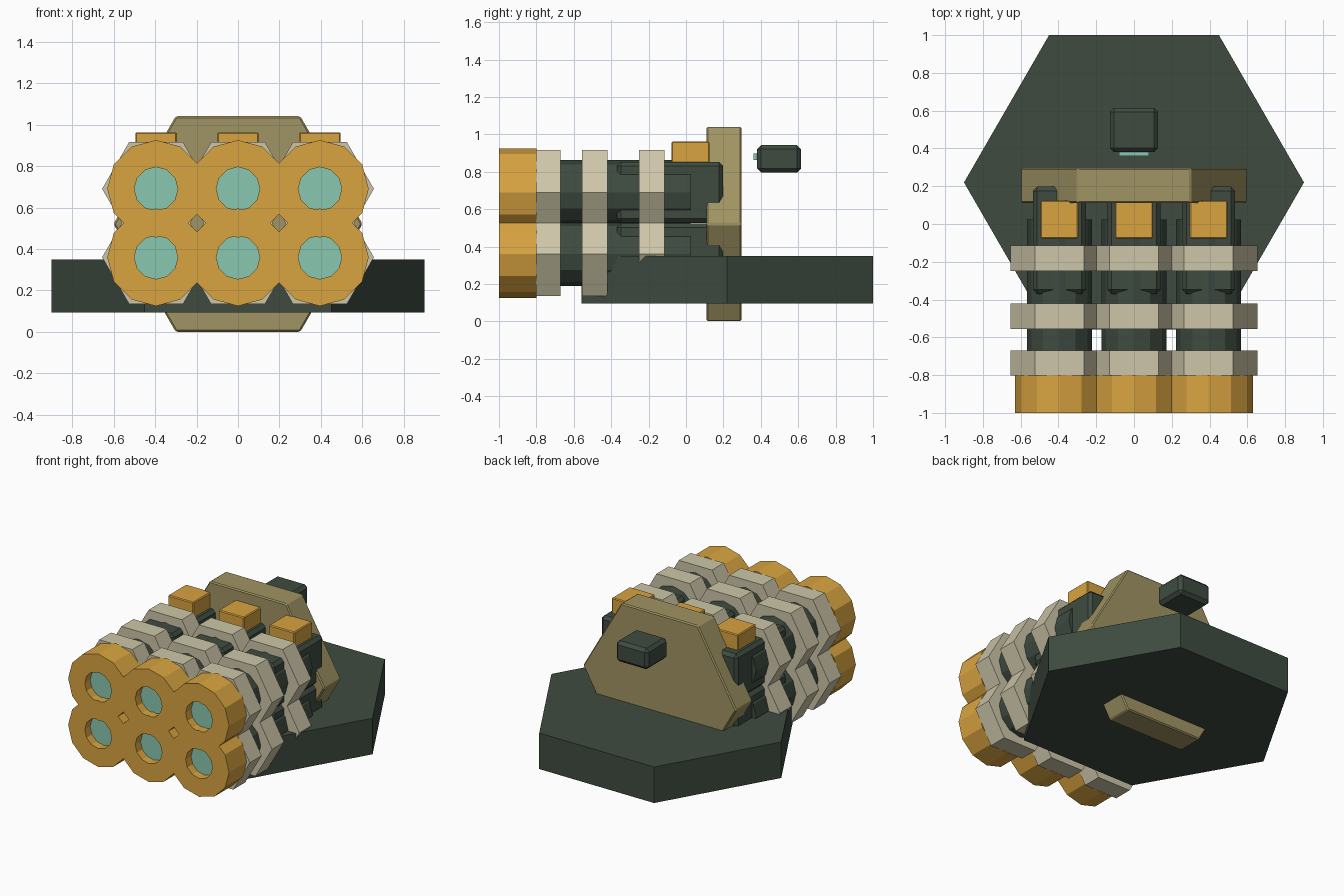
import bpy, bmesh, math
from mathutils import Vector

if "Cube" in bpy.data.objects:
    bpy.data.objects.remove(bpy.data.objects["Cube"])


def material(name, r, g, b):
    m = bpy.data.materials.new(name)
    lin = [((c / 255 + 0.055) / 1.055) ** 2.4 for c in (r, g, b)]
    m.diffuse_color = (*lin, 1)
    m.use_nodes = True
    m.node_tree.nodes["Principled BSDF"].inputs["Base Color"].default_value = m.diffuse_color
    return m


DARK = material("dark green", 62, 75, 64)
ORANGE = material("orange", 217, 164, 64)
BEIGE = material("beige", 205, 198, 168)
TAN = material("tan", 160, 148, 99)
TEAL = material("teal glass", 138, 199, 177)


def finish(bm, name, mats, loc, bevel=0):
    bmesh.ops.recalc_face_normals(bm, faces=bm.faces)
    if bevel:
        bmesh.ops.bevel(bm, geom=bm.edges[:], offset=bevel, segments=1,
                        affect='EDGES', clamp_overlap=True)
    me = bpy.data.meshes.new(name)
    bm.to_mesh(me)
    bm.free()
    for m in mats:
        me.materials.append(m)
    ob = bpy.data.objects.new(name, me)
    ob.location = loc
    bpy.context.collection.objects.link(ob)
    return ob


def lathe(name, mats, loc, sides, profile, axis='Y', bevel=0, cap_mat=0):
    """Stack of polygon rings (radius, offset along axis), capped at both ends."""
    bm = bmesh.new()
    rings = []
    for r, d in profile:
        ring = []
        for i in range(sides):
            a = math.tau * i / sides
            u, v = r * math.cos(a), r * math.sin(a)
            ring.append(bm.verts.new((u, d, v) if axis == 'Y' else (u, v, d)))
        rings.append(ring)
    for a, b in zip(rings, rings[1:]):
        for i in range(sides):
            j = (i + 1) % sides
            bm.faces.new((a[i], a[j], b[j], b[i]))
    bm.faces.new(rings[0])
    bm.faces.new(rings[-1]).material_index = cap_mat
    return finish(bm, name, mats, loc, bevel)


def box(name, mat, lo, hi, bevel=0):
    lo, hi = Vector(lo), Vector(hi)
    bm = bmesh.new()
    bmesh.ops.create_cube(bm, size=1)
    bmesh.ops.scale(bm, vec=hi - lo, verts=bm.verts)
    return finish(bm, name, [mat], (lo + hi) / 2, bevel)


# Hexagonal base slab and upright back plate
lathe("base", [DARK], (0, 0.22, 0), 6, [(0.9, 0.095), (0.9, 0.35)], axis='Z')
lathe("back_plate", [TAN], (0, 0, 0.5205), 6, [(0.6, 0.11), (0.6, 0.297)], bevel=0.008)

# Two rows of three barrels
for x in (-0.395, 0, 0.395):
    for z in (0.36, 0.69):
        c = (x, 0, z)
        lathe("barrel", [DARK], c, 12, [(0.172, -0.82), (0.172, 0.025)])
        # Muzzle with a recessed glass lens
        lathe("muzzle", [ORANGE, TEAL], c, 12,
              [(0.235, -0.8), (0.235, -1.0), (0.105, -1.0), (0.105, -0.94)], cap_mat=1)
        # Hexagonal collars
        for y0, y1 in ((-0.803, -0.67), (-0.555, -0.42), (-0.25, -0.115)):
            lathe("collar", [BEIGE], c, 6, [(0.26, y0), (0.26, y1)])
        # Breech block
        box("breech", DARK, (x - 0.14, -0.37, z - 0.163), (x + 0.14, 0.198, z + 0.163), 0.022)
    # Block on top of each column
    box("top_block", ORANGE, (x - 0.1, -0.077, 0.76), (x + 0.1, 0.125, 0.962), 0.006)

# Rear sensor with a lens strip
box("sensor", DARK, (-0.127, 0.38, 0.795), (0.127, 0.615, 0.943), 0.022)
box("sensor_lens", TEAL, (-0.08, 0.36, 0.862), (0.08, 0.39, 0.897))
